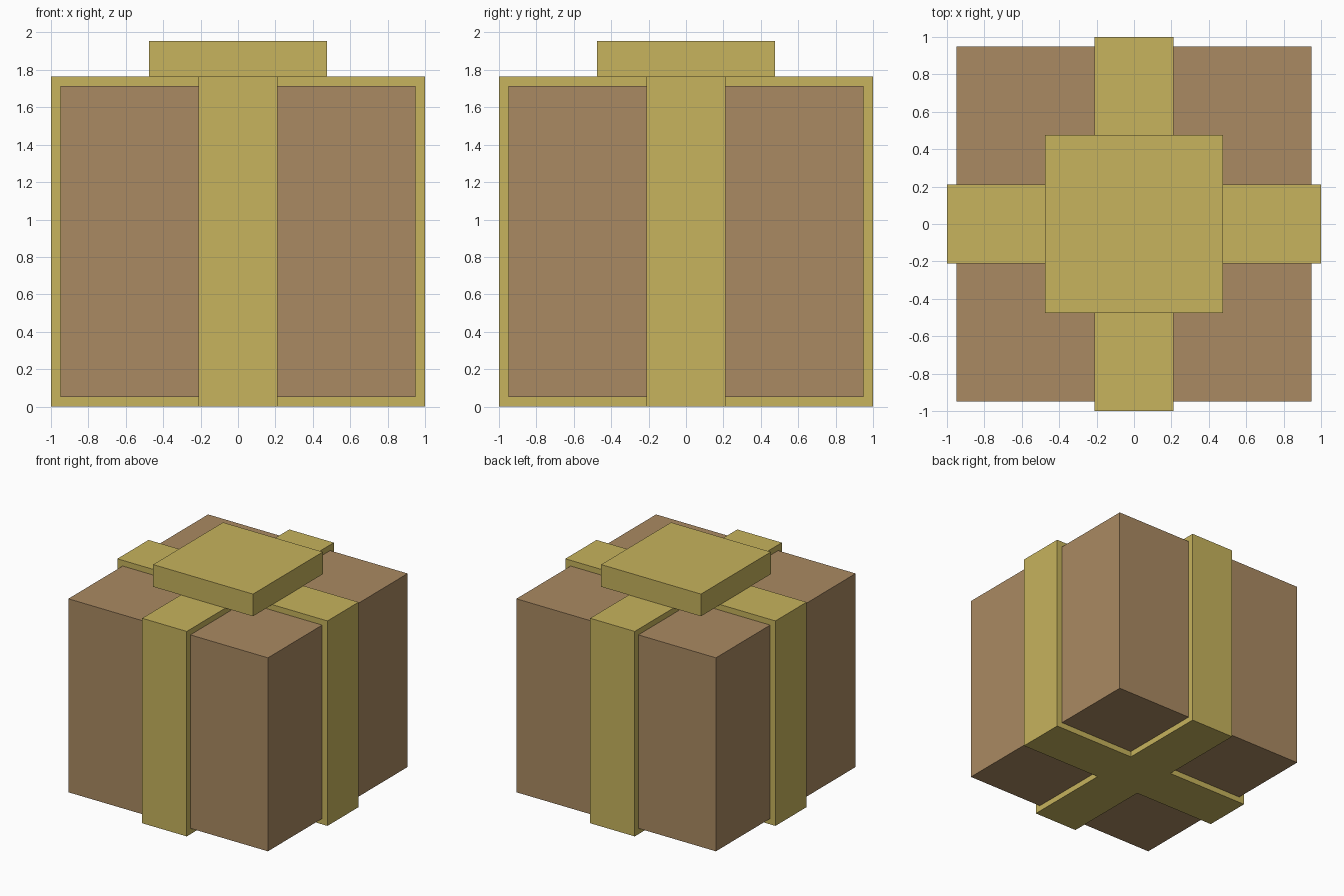
import bpy
import bmesh

if "Cube" in bpy.data.objects:
    bpy.data.objects.remove(bpy.data.objects["Cube"], do_unlink=True)


def make_material(name, rgb):
    mat = bpy.data.materials.new(name)
    mat.use_nodes = True
    color = (*rgb, 1.0)
    mat.diffuse_color = color
    mat.node_tree.nodes["Principled BSDF"].inputs["Base Color"].default_value = color
    return mat


def make_prism(name, outline, bottom, top, mat):
    """Extrude a flat outline straight up from bottom to top."""
    bm = bmesh.new()
    base = bm.faces.new([bm.verts.new((x, y, bottom)) for x, y in outline])
    grown = bmesh.ops.extrude_face_region(bm, geom=[base], use_keep_orig=True)
    moved = [v for v in grown["geom"] if isinstance(v, bmesh.types.BMVert)]
    bmesh.ops.translate(bm, verts=moved, vec=(0, 0, top - bottom))
    bmesh.ops.recalc_face_normals(bm, faces=bm.faces)
    mesh = bpy.data.meshes.new(name)
    bm.to_mesh(mesh)
    bm.free()
    mesh.materials.append(mat)
    obj = bpy.data.objects.new(name, mesh)
    bpy.context.collection.objects.link(obj)
    return obj


def square(h):
    return [(-h, -h), (h, -h), (h, h), (-h, h)]


def cross(w, r):
    """Plus-shaped outline: one arm end turned through four quarters."""
    points = []
    x, y = [(r, -w), (r, w), (w, w)], None
    for turn in range(4):
        points += x
        x = [(-b, a) for a, b in x]
    return points


brown = make_material("cardboard brown", (0.402, 0.254, 0.122))
gold = make_material("ribbon gold", (0.571, 0.452, 0.109))

# Gift box body
make_prism("gift_box", square(0.95), 0.05, 1.715, brown)

# Two crossing ribbon bands wrapped all the way around the box
make_prism("ribbon_bands", cross(0.212, 1.0), 0.0, 1.764, gold)

# Square bow block on top
make_prism("bow_block", square(0.475), 1.764, 1.955, gold)
